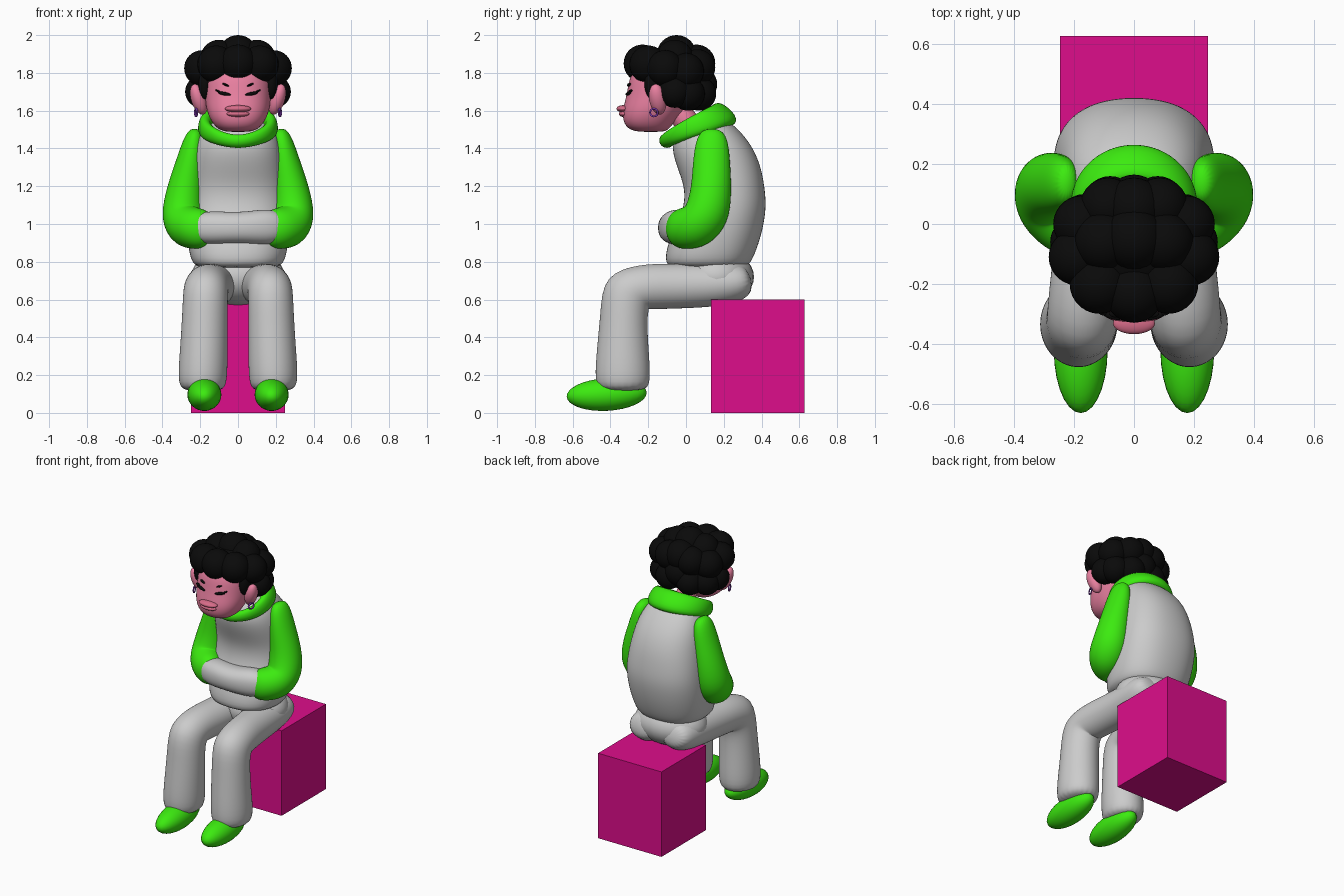
import bpy, bmesh, math
from mathutils import Vector, Euler

if "Cube" in bpy.data.objects:
    bpy.data.objects.remove(bpy.data.objects["Cube"])

def material(name, rgb):
    m = bpy.data.materials.new(name)
    m.diffuse_color = (*rgb, 1)
    m.use_nodes = True
    m.node_tree.nodes["Principled BSDF"].inputs["Base Color"].default_value = m.diffuse_color
    return m

GREEN = material("green", (.045, .83, .005))
SKIN = material("skin", (.83, .22, .36))
LIP = material("lip", (.68, .15, .25))
BLACK = material("black", (.003, .003, .003))
MAGENTA = material("magenta", (.73, .004, .26))
PURPLE = material("purple", (.25, .05, .5))

def finish(name, bm, mat=None, mirror=False, subsurf=0, smooth=True):
    bmesh.ops.recalc_face_normals(bm, faces=bm.faces[:])
    me = bpy.data.meshes.new(name)
    bm.to_mesh(me)
    bm.free()
    for p in me.polygons:
        p.use_smooth = smooth
    ob = bpy.data.objects.new(name, me)
    bpy.context.collection.objects.link(ob)
    if mat:
        me.materials.append(mat)
    if mirror:
        ob.modifiers.new("mirror", 'MIRROR').use_mirror_merge = False
    if subsurf:
        s = ob.modifiers.new("smooth", 'SUBSURF')
        s.levels = s.render_levels = subsurf
    return ob

def bridge(bm, a, b):
    n = len(a)
    for i in range(n):
        bm.faces.new((a[i], a[(i + 1) % n], b[(i + 1) % n], b[i]))

def loft(name, rings, mat=None, mirror=False, n=2.0, seg=20):
    """Rings of (centre, side vector, depth vector), superellipse sections, capped."""
    bm = bmesh.new()
    loops = []
    for c, u, v in rings:
        loop = []
        for i in range(seg):
            t = math.tau * i / seg
            co, si = math.cos(t), math.sin(t)
            loop.append(bm.verts.new(c + u * math.copysign(abs(co) ** (2 / n), co)
                                     + v * math.copysign(abs(si) ** (2 / n), si)))
        loops.append(loop)
    for a, b in zip(loops, loops[1:]):
        bridge(bm, a, b)
    bm.faces.new(loops[0])
    bm.faces.new(loops[-1])
    return finish(name, bm, mat, mirror, 2)

def tube(name, pts, mat=None, mirror=False, ref=(1, 0, 0), n=2.0):
    """Limb swept through points of (x, y, z, side radius, depth radius)."""
    rings = []
    for i, p in enumerate(pts):
        a, b = pts[max(i - 1, 0)], pts[min(i + 1, len(pts) - 1)]
        t = (Vector(b[:3]) - Vector(a[:3])).normalized()
        u = Vector(ref)
        u = (u - t * u.dot(t)).normalized()
        rings.append((Vector(p[:3]), u * p[3], t.cross(u) * p[4]))
    return loft(name, rings, mat, mirror, n)

def stack(name, rows, mat=None, n=2.3):
    """Body from level sections of (z, front y, back y, half width)."""
    return loft(name, [(Vector((0, (f + b) / 2, z)), Vector((w, 0, 0)),
                        Vector((0, (b - f) / 2, 0))) for z, f, b, w in rows], mat, n=n)

def balls(name, items, mat=None, mirror=False):
    """Ellipsoids of (centre, radii, rotation in degrees)."""
    bm = bmesh.new()
    for c, r, rot in items:
        new = bmesh.ops.create_uvsphere(bm, u_segments=28, v_segments=16, radius=1)["verts"]
        e = Euler([math.radians(d) for d in rot]).to_matrix()
        for v in new:
            v.co = e @ Vector([k * s for k, s in zip(v.co, r)]) + Vector(c)
    return finish(name, bm, mat, mirror)

# Seat block
bm = bmesh.new()
bmesh.ops.create_cube(bm, size=1)
for v in bm.verts:
    v.co = (v.co.x * .495, v.co.y * .495 + .38, v.co.z * .6 + .3)
finish("seat", bm, MAGENTA, smooth=False)

# Trousers and shoes
tube("trouser_leg", [
    (.12, .345, .71, .08, .06), (.12, .28, .69, .13, .11), (.13, .1, .675, .125, .12),
    (.15, -.1, .67, .12, .12), (.165, -.22, .668, .12, .124), (.172, -.315, .645, .12, .155),
    (.175, -.33, .52, .122, .125), (.18, -.335, .35, .127, .137),
    (.188, -.335, .17, .134, .152), (.188, -.335, .11, .11, .125)], mirror=True)
balls("hips", [((0, .16, .72), (.25, .2, .15), (0, 0, 0))])
balls("shoe", [((.178, -.42, .097), (.09, .212, .086), (3, 0, 0))], GREEN, True)

# Sweater body and front pocket
stack("sweater", [
    (.765, -.06, .30, .19), (.785, -.12, .345, .25), (.9, -.1, .39, .27),
    (1.0, -.05, .415, .275), (1.1, -.01, .428, .272), (1.2, -.01, .418, .262),
    (1.3, -.05, .4, .25), (1.4, -.08, .36, .235), (1.48, -.06, .3, .205),
    (1.535, 0, .24, .16), (1.55, .04, .2, .1)])
tube("front_pocket", [
    (-.24, 0, .98, .08, .07), (-.16, -.045, .98, .085, .09), (-.06, -.06, .98, .09, .085),
    (.05, -.06, .98, .09, .085), (.16, -.045, .985, .085, .1), (.24, 0, .985, .08, .07)],
    ref=(0, 1, 0), n=2.3)

# Sleeves
tube("sleeve", [
    (.222, .14, 1.505, .025, .04), (.23, .138, 1.46, .055, .085), (.25, .135, 1.33, .078, .1),
    (.28, .135, 1.18, .1, .108), (.295, .115, 1.05, .115, .125), (.275, .055, .985, .12, .125),
    (.22, -.01, .975, .11, .112), (.175, -.045, .975, .08, .1),
    (.145, -.065, .975, .05, .06)], GREEN, True)

# Folded collar: five-point section carried around the neck opening
section = [(.205, -.115, .265, 1.395, 1.515), (.218, -.15, .275, 1.43, 1.575),
           (.195, -.135, .18, 1.48, 1.655), (.14, -.075, .13, 1.465, 1.63),
           (.14, -.06, .15, 1.41, 1.5)]
bm = bmesh.new()
loops = []
for i in range(32):
    t = math.tau * i / 32
    k = (1 - math.cos(t)) / 2
    loops.append([bm.verts.new((w * math.sin(t), f + (b - f) * k, z0 + (z1 - z0) * k ** .8))
                  for w, f, b, z0, z1 in section])
for i in range(32):
    bridge(bm, loops[i], loops[(i + 1) % 32])
finish("collar", bm, GREEN, subsurf=2)

# Neck and head
tube("neck", [(0, .07, 1.44, .07, .07), (0, .01, 1.53, .065, .065),
              (0, -.06, 1.63, .07, .07)], SKIN)
stack("head", [
    (1.487, -.25, -.12, .06), (1.5, -.305, -.09, .105), (1.54, -.335, -.06, .143),
    (1.6, -.338, -.01, .168), (1.66, -.322, .04, .176), (1.72, -.31, .07, .18),
    (1.78, -.3, .09, .18), (1.85, -.26, .06, .15), (1.9, -.17, 0, .08)], SKIN)
balls("ear", [((.208, -.15, 1.66), (.04, .045, .085), (10, 18, 0))], SKIN, True)
balls("lips", [((0, -.332, 1.61), (.07, .036, .019), (0, 0, 0)),
               ((0, -.33, 1.583), (.06, .026, .016), (0, 0, 0))], LIP)

# Eyes and brows
balls("eye", [((.072, -.306, 1.69), (.036, .012, .009), (0, -10, 14)),
              ((.105, -.295, 1.703), (.018, .01, .005), (0, -25, 20))], BLACK, True)
balls("eyebrow", [((.065, -.302, 1.737), (.02, .01, .006), (0, -22, 12))], BLACK, True)

# Earrings
bpy.ops.mesh.primitive_torus_add(location=(0, 0, 0), major_radius=.02, minor_radius=.005,
                                 major_segments=20, minor_segments=8)
ring = bpy.context.object
ring.name = "earring"
for v in ring.data.vertices:
    v.co = Vector((v.co.z + .3 * v.co.x + .222, v.co.x - .17, v.co.y + 1.59))
ring.data.materials.append(PURPLE)
ring.modifiers.new("mirror", 'MIRROR')
bpy.ops.object.shade_smooth()

# Curly hair
balls("hair_core", [((0, -.06, 1.8), (.18, .2, .14), (0, 0, 0)),
                    ((0, .02, 1.72), (.16, .11, .12), (0, 0, 0))], BLACK)
balls("hair_curls_middle", [(c, (r, r, r), (0, 0, 0)) for c, r in [
    ((0, -.05, 1.895), .105), ((0, -.23, 1.85), .1), ((0, .055, 1.85), .1),
    ((0, .07, 1.74), .095)]], BLACK)
balls("hair_curls_side", [(c, (r, r, r), (0, 0, 0)) for c, r in [
    ((.115, -.2, 1.845), .1), ((.19, -.11, 1.825), .095), ((.175, .0, 1.81), .095),
    ((.085, .06, 1.83), .095), ((.1, -.06, 1.875), .1), ((.08, .07, 1.69), .09),
    ((.165, .01, 1.69), .09), ((.195, -.06, 1.7), .085)]]
    + [((.175, -.175, 1.74), (.034, .045, .08), (0, 0, 0))], BLACK, True)
